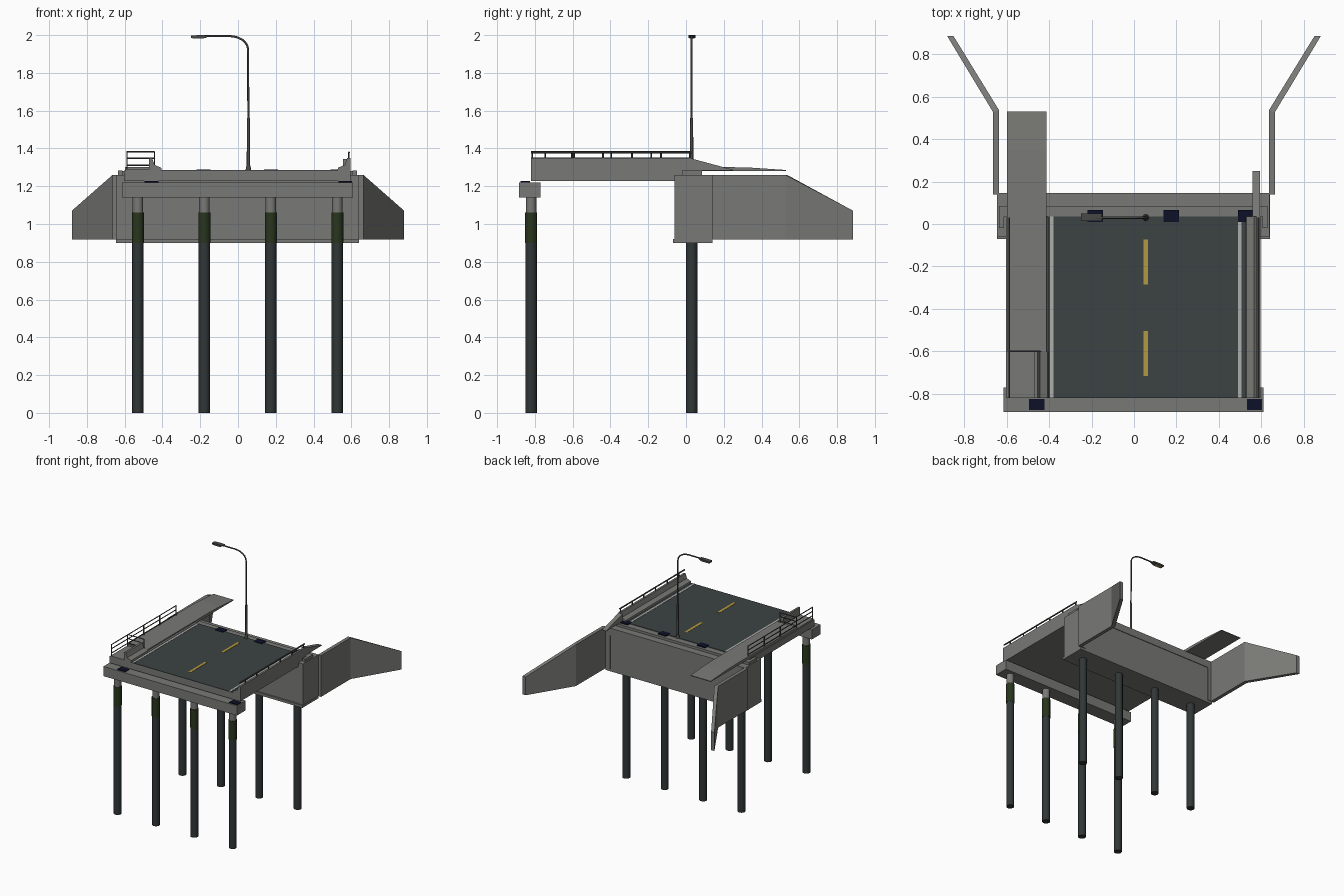
import bpy, bmesh, math
from mathutils import Vector

cube = bpy.data.objects.get("Cube")
if cube:
    bpy.data.objects.remove(cube, do_unlink=True)


def material(name, r, g, b):
    m = bpy.data.materials.new(name)
    m.use_nodes = True
    m.diffuse_color = (r, g, b, 1)
    bsdf = next(n for n in m.node_tree.nodes if n.type == 'BSDF_PRINCIPLED')
    bsdf.inputs["Base Color"].default_value = (r, g, b, 1)
    return m


CONCRETE = material("concrete", 0.19, 0.19, 0.18)
ASPHALT = material("asphalt", 0.045, 0.056, 0.056)
YELLOW = material("yellow paint", 0.45, 0.32, 0.05)
WHITE = material("white paint", 0.42, 0.43, 0.41)
RUBBER = material("navy rubber", 0.004, 0.005, 0.022)
PILE = material("wet pile", 0.03, 0.037, 0.037)
ALGAE = material("green algae", 0.022, 0.036, 0.012)
STEEL = material("grey steel", 0.065, 0.065, 0.063)
LENS = material("lamp lens", 0.4, 0.3, 0.12)


def finish(name, bm, mat):
    bmesh.ops.recalc_face_normals(bm, faces=bm.faces)
    mesh = bpy.data.meshes.new(name)
    bm.to_mesh(mesh)
    bm.free()
    mesh.materials.append(mat)
    ob = bpy.data.objects.new(name, mesh)
    bpy.context.collection.objects.link(ob)
    return ob


def box(name, x, y, z, mat=CONCRETE):
    bm = bmesh.new()
    bmesh.ops.create_cube(bm, size=1)
    for v in bm.verts:
        for i, (lo, hi) in enumerate((x, y, z)):
            v.co[i] = hi if v.co[i] > 0 else lo
    return finish(name, bm, mat)


def prism(name, points, axis, lo, hi, mat=CONCRETE):
    """Extrude a profile along axis; profile coordinates are the other two axes in order."""
    bm = bmesh.new()

    def place(p, d):
        c = list(p)
        c.insert(axis, d)
        return bm.verts.new(c)
    face = bm.faces.new([place(p, lo) for p in points])
    grown = bmesh.ops.extrude_face_region(bm, geom=[face])["geom"]
    for v in grown:
        if isinstance(v, bmesh.types.BMVert):
            v.co[axis] = hi
    return finish(name, bm, mat)


def rod(name, a, b, r1, r2, mat, sides=12):
    a, b = Vector(a), Vector(b)
    bm = bmesh.new()
    bmesh.ops.create_cone(bm, cap_ends=True, segments=sides, radius1=r1, radius2=r2, depth=(b - a).length)
    turn = (b - a).to_track_quat('Z', 'Y').to_matrix()
    bmesh.ops.rotate(bm, verts=bm.verts, matrix=turn)
    bmesh.ops.translate(bm, verts=bm.verts, vec=(a + b) / 2)
    ob = finish(name, bm, mat)
    for p in ob.data.polygons:
        p.use_smooth = len(p.vertices) == 4 and sides > 8
    if sides > 8:
        for e in ob.data.edges:
            e.use_edge_sharp = abs(ob.data.vertices[e.vertices[0]].co.z - ob.data.vertices[e.vertices[1]].co.z) < 1e-4
    return ob


# Piles: dark shaft, algae band and dry top on the front row
for i in range(4):
    x = -0.53 + i * 0.352
    rod("front_pile_shaft", (x, -0.82, 0), (x, -0.82, 0.9), 0.03, 0.03, PILE)
    rod("front_pile_algae_band", (x, -0.82, 0.9), (x, -0.82, 1.06), 0.032, 0.032, ALGAE)
    rod("front_pile_top", (x, -0.82, 1.06), (x, -0.82, 1.15), 0.028, 0.028, CONCRETE)
    rod("back_pile", (x, 0.03, 0), (x, 0.03, 0.91), 0.03, 0.03, PILE)

# Front cap beam and its bearing pads
box("front_cap_beam", (-0.615, 0.61), (-0.885, -0.77), (1.14, 1.22))
for x in (-0.458, 0.568):
    box("front_bearing_pad", (x - 0.036, x + 0.036), (-0.875, -0.825), (1.22, 1.227), RUBBER)

# Deck and road surface
box("deck", (-0.603, 0.595), (-0.82, 0.035), (1.228, 1.282))
box("road_surface", (-0.41, 0.53), (-0.82, 0.035), (1.281, 1.285), ASPHALT)
for x in (-0.388, 0.498):
    box("edge_line", (x - 0.008, x + 0.008), (-0.82, 0.035), (1.285, 1.287), WHITE)
for y in (-0.715, -0.285):
    box("centre_dash", (0.044, 0.066), (y, y + 0.212), (1.285, 1.287), YELLOW)
for x in (-0.183, 0.175, 0.527):
    box("rear_bearing_pad", (x - 0.037, x + 0.037), (0.01, 0.065), (1.281, 1.289), RUBBER)

# Barriers, with a tapered end behind the right-hand one
barrier = [(0.525, 1.28), (0.53, 1.298), (0.565, 1.313), (0.578, 1.35), (0.595, 1.35), (0.595, 1.28)]
prism("left_barrier", barrier, 1, -0.82, 0.035)
prism("left_barrier_taper", [(0.035, 1.283), (0.035, 1.345), (0.25, 1.287), (0.25, 1.283)], 0, 0.557, 0.594)
prism("right_barrier", [(0.123 - x, z) for x, z in barrier], 1, -0.82, -0.6)
prism("right_curb", [(-0.42, 1.28), (-0.42, 1.298), (-0.398, 1.28)], 1, -0.6, 0.035)

# Raised walkway running on past the deck
box("walkway_landing", (-0.595, -0.47), (-0.82, -0.6), (1.28, 1.288))
prism("walkway", [(-0.6, 1.28), (-0.6, 1.302), (0.2, 1.302), (0.35, 1.298), (0.53, 1.286), (0.53, 1.28)],
      0, -0.598, -0.413)

# Railings
for z in (1.312, 1.348, 1.382):
    rod("walkway_rail", (-0.588, -0.82, z), (-0.588, 0.03, z), 0.004, 0.004, STEEL, 6)
    rod("walkway_end_rail", (-0.588, -0.6, z), (-0.442, -0.6, z), 0.004, 0.004, STEEL, 6)
rod("barrier_rail", (0.587, -0.82, 1.378), (0.587, 0.03, 1.378), 0.006, 0.006, STEEL, 6)
for i in range(6):
    y = -0.745 + i * 0.153
    rod("barrier_rail_post", (0.587, y, 1.345), (0.587, y, 1.378), 0.005, 0.005, STEEL, 6)
for i in range(5):
    y = -0.815 + i * 0.21
    rod("walkway_rail_post", (-0.588, y, 1.28), (-0.588, y, 1.382), 0.004, 0.004, STEEL, 6)
rod("walkway_end_post", (-0.442, -0.6, 1.29), (-0.442, -0.6, 1.384), 0.004, 0.004, STEEL, 6)

# Abutment
box("abutment_footing", (-0.645, 0.64), (-0.07, 0.14), (0.9, 0.92))
box("abutment_wall", (-0.61, 0.605), (-0.055, 0.14), (0.92, 1.228))
box("abutment_back_wall", (-0.61, 0.605), (0.085, 0.145), (1.2, 1.26))
box("abutment_seat", (-0.622, 0.612), (0.035, 0.085), (1.2, 1.28))
for side, x in (("right", -0.624), ("left", 0.617)):
    box(side + "_cheek_wall", (x - 0.021, x + 0.021), (-0.06, 0.145), (0.92, 1.26))
    box(side + "_cheek_block", (x - 0.012, x + 0.012), (-0.02, 0.085), (1.235, 1.282))

# Wing walls: straight, then flaring outwards with a falling top
for s, side in ((1, "left"), (-1, "right")):
    plan = [(0.635, 0.14), (0.635, 0.535), (0.85, 0.885), (0.88, 0.885), (0.664, 0.527), (0.664, 0.14)]
    bm = bmesh.new()
    low = [bm.verts.new((s * x, y, 0.918)) for x, y in plan]
    top = [bm.verts.new((s * x, y, 1.07 if y > 0.8 else 1.26)) for x, y in plan]
    for ring in (low, top):
        bm.faces.new((ring[0], ring[1], ring[4], ring[5]))
        bm.faces.new((ring[1], ring[2], ring[3], ring[4]))
    for i in range(6):
        j = (i + 1) % 6
        bm.faces.new((low[i], low[j], top[j], top[i]))
    finish(side + "_wing_wall", bm, CONCRETE)

# Street lamp
rod("lamp_base", (0.055, 0.03, 1.282), (0.055, 0.03, 1.31), 0.016, 0.01, STEEL)
rod("lamp_lower_pole", (0.055, 0.03, 1.3), (0.055, 0.03, 1.56), 0.009, 0.008, STEEL)
curve = bpy.data.curves.new("lamp_arm", 'CURVE')
curve.dimensions = '3D'
curve.bevel_depth = 0.0055
curve.bevel_resolution = 2
path = [(0.055, 1.55), (0.053, 1.925)]
for i in range(1, 7):
    a = i * math.pi / 12
    path.append((-0.047 + 0.1 * math.cos(a), 1.925 + 0.07 * math.sin(a)))
path.append((-0.18, 1.995))
spline = curve.splines.new('POLY')
spline.points.add(len(path) - 1)
for p, (x, z) in zip(spline.points, path):
    p.co = (x, 0.03, z, 1)
curve.materials.append(STEEL)
bpy.context.collection.objects.link(bpy.data.objects.new("lamp_arm", curve))
prism("lamp_head", [(-0.25, 1.985), (-0.25, 1.998), (-0.2, 2.0), (-0.15, 1.998), (-0.17, 1.985)],
      1, 0.014, 0.05, STEEL)
box("lamp_lens", (-0.24, -0.18), (0.018, 0.046), (1.981, 1.986), LENS)
